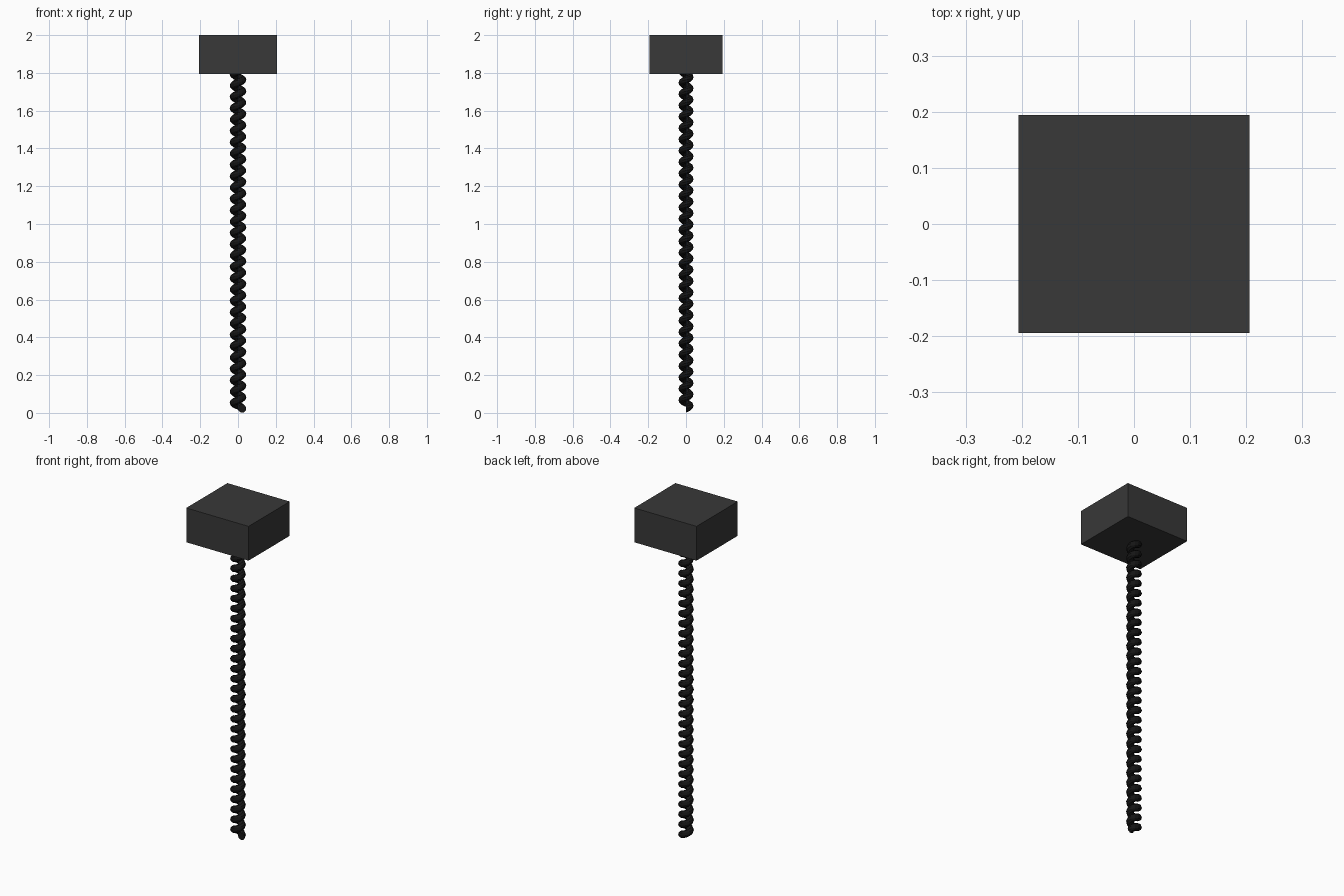
import bpy, bmesh
from math import sin, cos, pi

if "Cube" in bpy.data.objects:
    bpy.data.objects.remove(bpy.data.objects["Cube"])

def paint(ob, name, v):
    m = bpy.data.materials.new(name)
    m.diffuse_color = (v, v, v, 1)
    m.use_nodes = True
    m.node_tree.nodes["Principled BSDF"].inputs["Base Color"].default_value = m.diffuse_color
    ob.data.materials.append(m)

# square head block
bpy.ops.mesh.primitive_cube_add(size=1, location=(0, 0, 1.8975))
head = bpy.context.object
head.name = "head_block"
head.scale = (0.412, 0.389, 0.205)
paint(head, "dark_grey", 0.04)

# coiled shaft: a round wire swept along a tight helix
PITCH, R, WIRE, SEG, SIDES = 0.06, 0.022, 0.022, 12, 10
Z0, Z1 = 0.023, 1.83
steps = int((Z1 - Z0) / PITCH * SEG)
bm = bmesh.new()
rings = []
for i in range(steps + 1):
    a = 2 * pi * i / SEG
    z = Z0 + PITCH * i / SEG
    ring = []
    for j in range(SIDES):
        b = 2 * pi * j / SIDES
        r = R + WIRE * cos(b)
        ring.append(bm.verts.new((r * cos(a), r * sin(a) * 0.9, z + WIRE * sin(b))))
    rings.append(ring)
for p, q in zip(rings, rings[1:]):
    for j in range(SIDES):
        k = (j + 1) % SIDES
        bm.faces.new((p[j], q[j], q[k], p[k]))
bm.faces.new(rings[0])
bm.faces.new(rings[-1][::-1])
bmesh.ops.recalc_face_normals(bm, faces=bm.faces)
me = bpy.data.meshes.new("coiled_shaft")
bm.to_mesh(me)
bm.free()
shaft = bpy.data.objects.new("coiled_shaft", me)
bpy.context.collection.objects.link(shaft)
paint(shaft, "near_black", 0.008)
